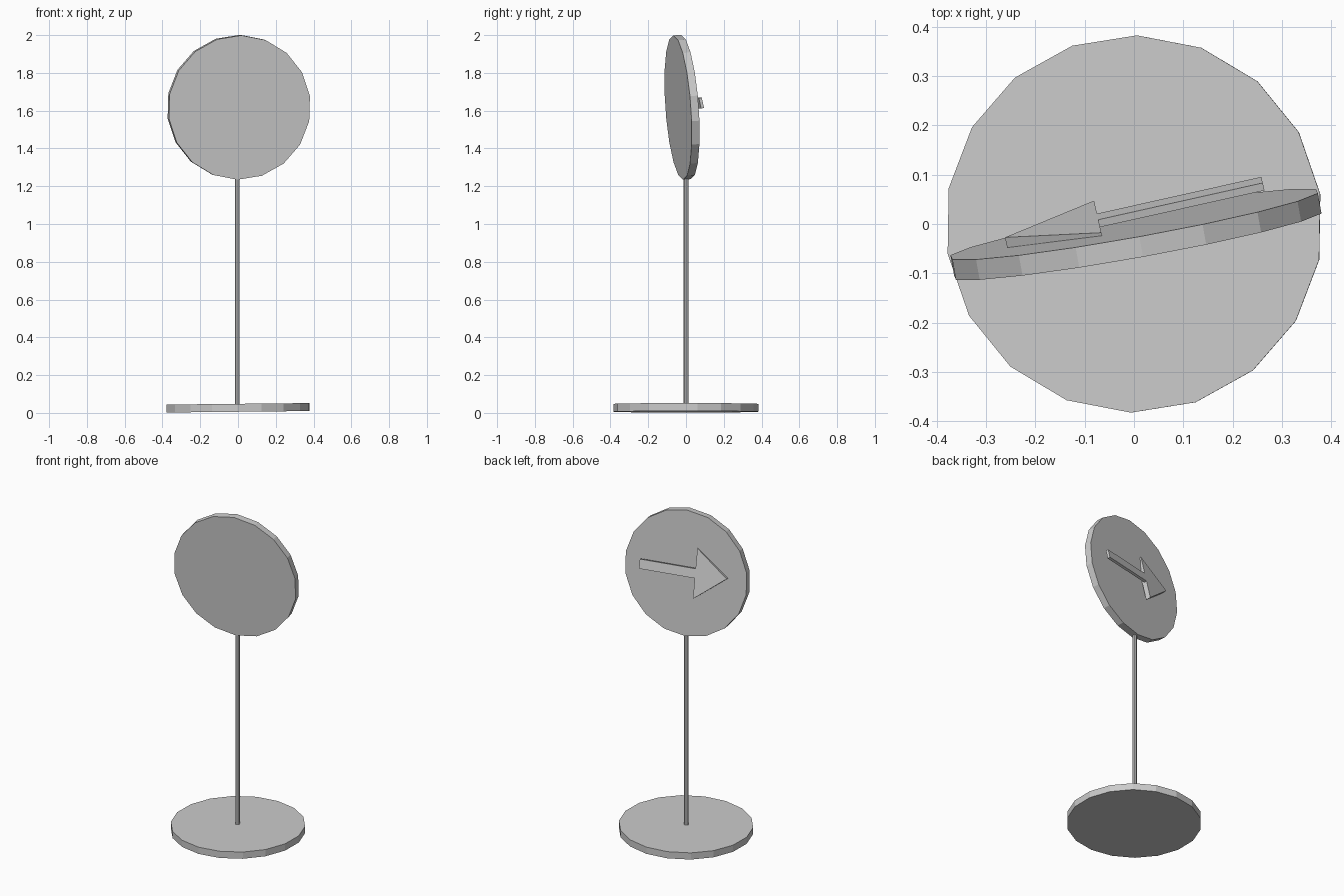
import bpy, bmesh
from math import radians, sin, cos
from mathutils import Matrix, Vector

if "Cube" in bpy.data.objects:
    bpy.data.objects.remove(bpy.data.objects["Cube"])


def frame(origin, yaw, lean):
    """Local axes: X points right along the sign, Z out of its back, leaning upward."""
    y, l = radians(yaw), radians(lean)
    u = Vector((cos(y), sin(y), 0))
    n = Vector((-sin(y) * cos(l), cos(y) * cos(l), sin(l)))
    m = Matrix((u, n.cross(u), n)).transposed().to_4x4()
    m.translation = origin
    return m


def finish(name, bm, matrix):
    bmesh.ops.recalc_face_normals(bm, faces=bm.faces)
    mesh = bpy.data.meshes.new(name)
    bm.to_mesh(mesh)
    bm.free()
    obj = bpy.data.objects.new(name, mesh)
    obj.matrix_world = matrix
    bpy.context.collection.objects.link(obj)
    return obj


def cylinder(name, sides, radius, depth, matrix):
    bm = bmesh.new()
    bmesh.ops.create_cone(bm, cap_ends=True, segments=sides,
                          radius1=radius, radius2=radius, depth=depth)
    return finish(name, bm, matrix)


def plate(name, outline, depth, matrix):
    """Flat outline at local z = 0, extruded inward by depth."""
    bm = bmesh.new()
    face = bm.faces.new([bm.verts.new((x, y, 0)) for x, y in outline])
    ext = bmesh.ops.extrude_face_region(bm, geom=[face], use_keep_orig=True)
    verts = [g for g in ext["geom"] if isinstance(g, bmesh.types.BMVert)]
    bmesh.ops.translate(bm, verts=verts, vec=(0, 0, -depth))
    return finish(name, bm, matrix)


R, T = 0.383, 0.042

# base disc, very slightly tilted
cylinder("base", 18, R, T, Matrix.Translation((0, 0, 0.027))
         @ Matrix.Rotation(radians(-0.6), 4, 'Y') @ Matrix.Rotation(radians(-0.9), 4, 'Z'))

# thin pole
cylinder("pole", 8, 0.013, 1.23, Matrix.Translation((-0.004, 0.001, 0.655)))

# round sign panel, turned and leaning forward
cylinder("sign_panel", 18, R, T, frame((0.004, -0.021, 1.618), 10.2, 4)
         @ Matrix.Rotation(radians(0.9), 4, 'Z'))

# raised arrow on the back of the panel
arrow = frame((0.26, 0.0895, 1.642), 12.6, 13)
plate("arrow_shaft", [(0, -0.028), (0, 0.028), (-0.345, 0.028), (-0.345, -0.028)], 0.016, arrow)
plate("arrow_head", [(-0.342, -0.148), (-0.342, 0.148), (-0.535, 0)], 0.03, arrow)
